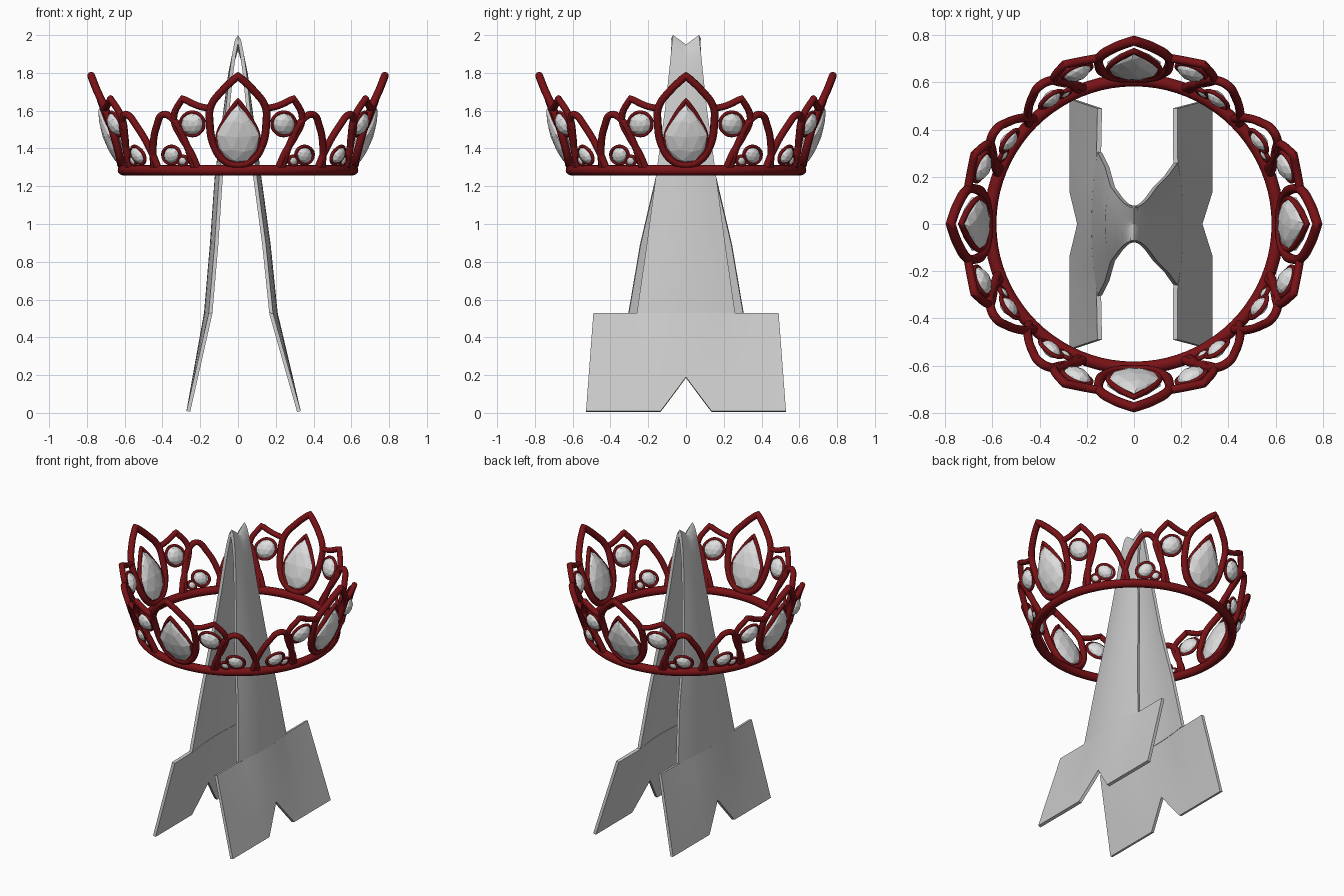
import bpy
import math
from mathutils import Vector

cube = bpy.data.objects.get("Cube")
if cube:
    bpy.data.objects.remove(cube, do_unlink=True)


def material(name, color, rough):
    m = bpy.data.materials.new(name)
    m.use_nodes = True
    m.diffuse_color = (*color, 1)
    bsdf = next(n for n in m.node_tree.nodes if n.type == 'BSDF_PRINCIPLED')
    bsdf.inputs["Base Color"].default_value = (*color, 1)
    bsdf.inputs["Roughness"].default_value = rough
    return m


RED = material("dark red metal", (0.19, 0.006, 0.008), 0.5)
GEM = material("pale gem", (0.75, 0.75, 0.75), 0.5)
GREY = material("stand grey", (0.6, 0.6, 0.6), 0.5)

BASE_Z, BASE_R, FLARE = 1.285, 0.61, 0.335


def on_crown(x, z):
    """Point of the flaring crown surface at front offset x and height z."""
    r = BASE_R + FLARE * (z - BASE_Z)
    a = math.asin(x / r)
    return Vector((r * math.sin(a), -r * math.cos(a), z))


def link(name, data):
    ob = bpy.data.objects.new(name, data)
    bpy.context.collection.objects.link(ob)
    return ob


def activate(ob):
    bpy.ops.object.select_all(action='DESELECT')
    ob.select_set(True)
    bpy.context.view_layer.objects.active = ob


def quarter_copies(ob):
    """Repeat a part on the other three sides of the crown."""
    for k in range(1, 4):
        link(ob.name + "_copy", ob.data).rotation_euler.z = k * math.pi / 2


def tube(name, pts, radius, tips=(), cyclic=False, mirror=True):
    """Round wire through (x, z) points; tips are the sharp point indices."""
    cu = bpy.data.curves.new(name, 'CURVE')
    cu.dimensions = '3D'
    cu.bevel_depth = radius
    cu.bevel_resolution = 2
    cu.resolution_u = 6
    cu.use_fill_caps = True
    for s in ((1, -1) if mirror else (1,)):
        sp = cu.splines.new('BEZIER')
        sp.bezier_points.add(len(pts) - 1)
        sp.use_cyclic_u = cyclic
        for i, (x, z) in enumerate(pts):
            p = sp.bezier_points[i]
            p.co = on_crown(s * x, z)
            p.handle_left_type = p.handle_right_type = 'VECTOR' if i in tips else 'AUTO'
    cu.materials.append(RED)
    ob = link(name, cu)
    activate(ob)
    bpy.ops.object.convert(target='MESH')
    ob = bpy.context.object
    bpy.ops.object.shade_smooth_by_angle(angle=math.radians(50))
    quarter_copies(ob)


def closed(half):
    """Complete a half outline that starts and ends on the centre line."""
    return half + [(-x, z) for x, z in half[-2:0:-1]]


def ring(x, z, r):
    return [(x + r * math.cos(k * math.pi / 4), z + r * math.sin(k * math.pi / 4)) for k in range(8)]


def gem(name, x, z, wide, tall, deep, taper=0.0):
    """Faceted stone lying in the crown surface; taper makes a teardrop."""
    bpy.ops.mesh.primitive_ico_sphere_add(subdivisions=2, radius=1)
    ob = bpy.context.object
    ob.name = name
    c = on_crown(x, z)
    up = (on_crown(x, z + 0.01) - c).normalized()
    side = Vector((-c.y, c.x, 0)).normalized()
    out = side.cross(up)
    for v in ob.data.vertices:
        a, b, h = v.co
        v.co = c + side * a * wide * (1 - taper * max(h, 0)) + up * h * tall + out * b * deep
    ob.data.materials.append(GEM)
    quarter_copies(ob)


# Crown band
bpy.ops.mesh.primitive_torus_add(major_radius=BASE_R, minor_radius=0.027, major_segments=80,
                                 minor_segments=12, location=(0, 0, BASE_Z))
band = bpy.context.object
band.name = "crown_band"
band.data.materials.append(RED)
bpy.ops.object.shade_smooth()

# Large petals with teardrop stones
tube("large_petal", closed([(0, 1.785), (0.08, 1.71), (0.145, 1.62), (0.15, 1.54), (0.125, 1.41),
                            (0.07, 1.335), (0, 1.315)]), 0.021, (0,), True, False)
tube("teardrop_frame", closed([(0, 1.655), (0.065, 1.56), (0.108, 1.45), (0.085, 1.37), (0, 1.33)]),
     0.013, (0,), True, False)
gem("teardrop_gem", 0, 1.475, 0.118, 0.165, 0.045, 0.55)

# Small petals and the leaning arches beside them
tube("small_petal", [(0.14, 1.61), (0.21, 1.625), (0.295, 1.665), (0.34, 1.56), (0.3, 1.46),
                     (0.25, 1.38), (0.21, 1.29)], 0.018, (2,))
tube("leaning_arch", [(0.23, 1.29), (0.285, 1.45), (0.345, 1.555), (0.395, 1.58), (0.43, 1.52),
                      (0.45, 1.4), (0.445, 1.29)], 0.019)

# Round stones with thin settings
for label, x, z, r in (("side", 0.242, 1.53, 0.062), ("arch", 0.352, 1.365, 0.046),
                       ("tiny", 0.292, 1.335, 0.024)):
    tube(label + "_setting", ring(x, z, r), 0.009, (), True)
    for s in (1, -1):
        gem(label + "_gem", s * x, z, r, r, r * 0.65)


def sheet(name, rows):
    """Thick smooth sheet through rows of points."""
    n = len(rows[0])
    faces = [(i * n + j, (i + 1) * n + j, (i + 1) * n + j + 1, i * n + j + 1)
             for i in range(len(rows) - 1) for j in range(n - 1)]
    me = bpy.data.meshes.new(name)
    me.from_pydata([p for row in rows for p in row], [], faces)
    me.materials.append(GREY)
    ob = link(name, me)
    mod = ob.modifiers.new("thickness", 'SOLIDIFY')
    mod.thickness = 0.02
    mod.offset = -1
    activate(ob)
    bpy.ops.object.modifier_apply(modifier=mod.name)
    bpy.ops.object.shade_smooth_by_angle(angle=math.radians(35))


STEP = 0.53
FOOT = {-1: 0.275, 1: 0.335}
KNEE = {-1: 0.155, 1: 0.185}
WIDTH = {-1: 0.305, 1: 0.26}


def bow(y, w, z):
    """Outward swelling of the stand panels."""
    return 0.025 * max(0, 1 - (y / w) ** 2) * min(1, z / STEP) * min(1, (2 - z) / 0.8)


def upper_row(s, x, z, w):
    row = []
    for k in range(9):
        t = k / 4 - 1
        dip = 0.05 * (1 - abs(t)) * max(0, (z - 1.8) / 0.2)
        row.append((s * (x + bow(t * w, w, z)), t * w, z - dip))
    return row


# Upper stand, folded over at the top
def flank(s):
    return [upper_row(s, x, z, w) for x, z, w in (
        (KNEE[s], STEP, WIDTH[s]), (KNEE[s] * 0.8, 0.89, WIDTH[s] * 0.8), (0.1, 1.25, 0.16),
        (0.065, 1.6, 0.112), (0.045, 1.8, 0.09), (0.031, 1.9, 0.08), (0.016, 1.975, 0.072))]


sheet("stand_body", flank(-1) + [upper_row(1, 0, 2.0, 0.068)] + flank(1)[::-1])

# Wide feet with a pointed notch in the bottom edge
for s, label in ((-1, "right_foot"), (1, "left_foot")):
    rows = []
    for i in range(5):
        f = i / 4
        row = []
        for y in (-0.53, -0.3, -0.2, -0.135, -0.07, 0, 0.07, 0.135, 0.2, 0.3, 0.53):
            low = 0.01 + 0.18 * max(0, 1 - abs(y) / 0.135)
            z = low + (STEP - low) * f
            yy = y * (1 - 0.075 * z / STEP)
            x = FOOT[s] + (KNEE[s] - FOOT[s]) * z / STEP + bow(yy, WIDTH[s], z)
            row.append((s * x, yy, z))
        rows.append(row)
    sheet(label, rows if s < 0 else rows[::-1])
